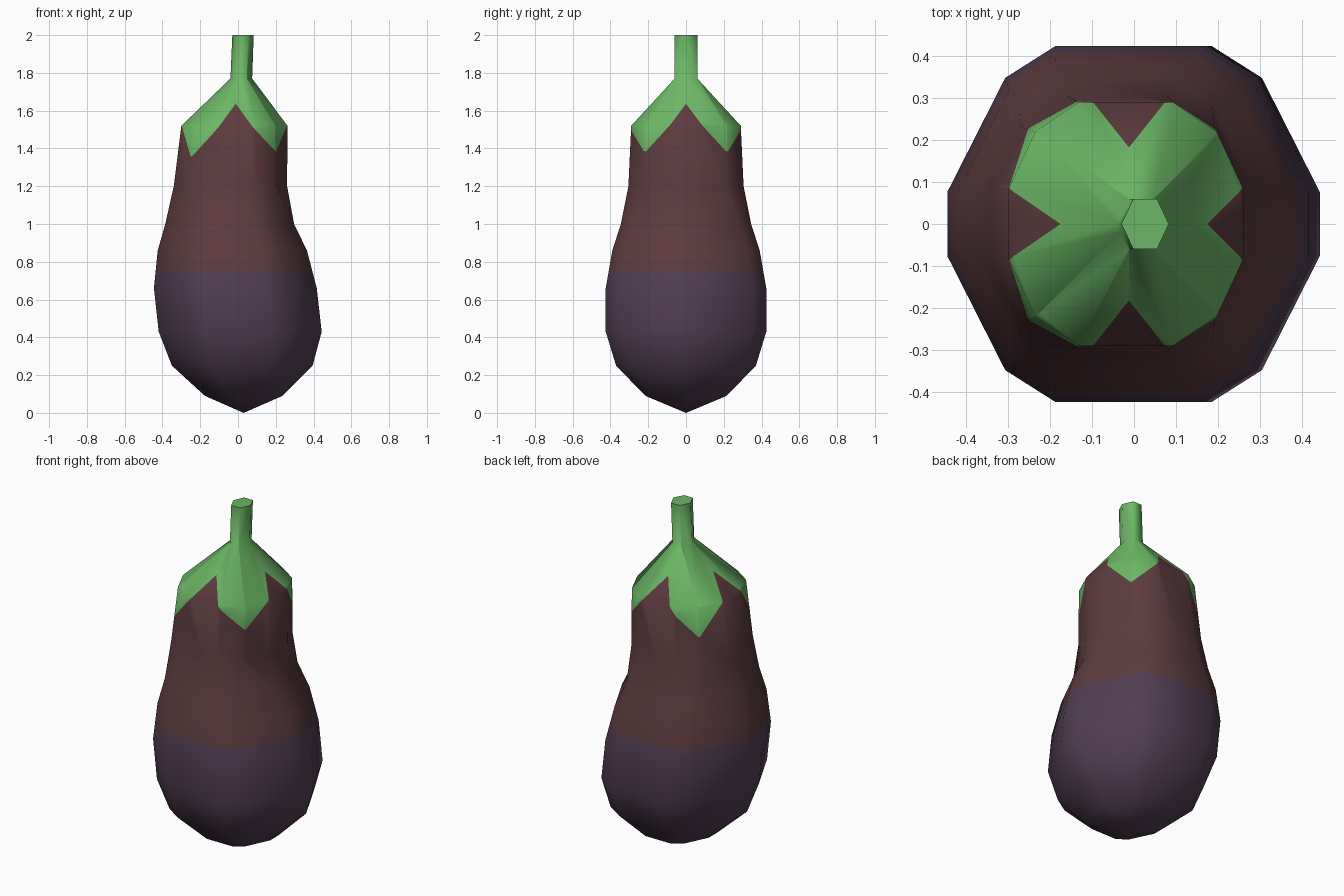
import bpy, bmesh, math
from mathutils import Vector

if "Cube" in bpy.data.objects:
    bpy.data.objects.remove(bpy.data.objects["Cube"])

# Rings of the fruit: z, left x, right x, half depth in y
RINGS = [
    (0.09, -0.175, 0.235, 0.215), (0.25, -0.35, 0.395, 0.37),
    (0.43, -0.42, 0.443, 0.425), (0.66, -0.445, 0.417, 0.425),
    (0.86, -0.425, 0.365, 0.39), (1.00, -0.385, 0.297, 0.345),
    (1.20, -0.34, 0.26, 0.305), (1.52, -0.30, 0.262, 0.29),
    (1.77, -0.04, 0.075, 0.06), (2.00, -0.03, 0.083, 0.06),
]
# Quarter outlines: bevelled hexagon low down, rounder neck, plain hexagon stem
BELLY = [(1, .18), (.68, .82), (.40, 1)]
NECK = [(1, .28), (.77, .76), (.40, 1)]
STEM = [(1, 0), (.5, 1), (.5, 1)]


def material(name, rgb):
    m = bpy.data.materials.new(name)
    m.diffuse_color = (*rgb, 1)
    m.use_nodes = True
    m.node_tree.nodes["Principled BSDF"].inputs["Base Color"].default_value = m.diffuse_color
    return m


def full_outline(q):
    half = q + [(-x, y) for x, y in reversed(q)]
    return half + [(-x, -y) for x, y in half]


bm = bmesh.new()

# Body and stem: bridge the rings
loops = []
for z, xl, xr, hy in RINGS:
    quarter = STEM if z > 1.7 else NECK if z > 1.1 else BELLY
    c, hx = (xl + xr) / 2, (xr - xl) / 2
    loops.append([bm.verts.new((c + x * hx, y * hy, z)) for x, y in full_outline(quarter)])
n = 12
for a, b in zip(loops, loops[1:]):
    for i in range(n):
        j = (i + 1) % n
        bm.faces.new((a[i], a[j], b[j], b[i]))
tip = bm.verts.new((0.03, 0, 0))
for i in range(n):
    bm.faces.new((loops[0][(i + 1) % n], loops[0][i], tip))
bm.faces.new(loops[-1])
bmesh.ops.remove_doubles(bm, verts=bm.verts[:], dist=1e-4)


def cut(faces, co, no):
    faces = list(faces)
    geom = set(faces)
    for f in faces:
        geom.update(f.edges)
        geom.update(f.verts)
    bmesh.ops.bisect_plane(bm, geom=list(geom), plane_co=co, plane_no=no, dist=1e-5)


# Colour line between the dark base and the neck
cut(bm.faces, (0, 0, 0.75), (0, 0, 1))

# Leafy cap: eight mirrored half lobes, each edge lies in one slanted plane
CX = -0.012


def crown():
    return [f for f in bm.faces if 1.2 < f.calc_center_median().z < 1.76]


def sector(f):
    p = f.calc_center_median()
    x, y = p.x - CX, p.y
    return (x > 0, y > 0, abs(x) > abs(y))


for no in ((1, 0, 0), (0, 1, 0), (1, 1, 0), (1, -1, 0)):
    cut(crown(), (CX, 0, 1.5), no)

planes = {}
for sx in (1, -1):
    for sy in (1, -1):
        for swap in (False, True):
            pts = []
            for u, v, z in ((0, .182, 1.637), (.086, .285, 1.52), (.2, .2, 1.4)):
                x, y = (v, u) if swap else (u, v)
                pts.append(Vector((CX + sx * x, sy * y, z)))
            no = (pts[1] - pts[0]).cross(pts[2] - pts[0]).normalized()
            if no.z < 0:
                no.negate()
            planes[(sx > 0, sy > 0, swap)] = (pts[0], no)
for key, (co, no) in planes.items():
    cut([f for f in crown() if sector(f) == key], co, no)

# Assign colours by height and by side of the lobe planes
for f in bm.faces:
    p = f.calc_center_median()
    if p.z < 0.75:
        f.material_index = 0
    elif p.z < 1.2:
        f.material_index = 1
    elif p.z > 1.76:
        f.material_index = 2
    else:
        co, no = planes[sector(f)]
        f.material_index = 2 if (p - co).dot(no) > 0 else 1

bmesh.ops.recalc_face_normals(bm, faces=bm.faces[:])
mesh = bpy.data.meshes.new("eggplant")
bm.to_mesh(mesh)
bm.free()
mesh.materials.append(material("dark purple skin", (0.082, 0.047, 0.083)))
mesh.materials.append(material("maroon skin", (0.110, 0.044, 0.050)))
mesh.materials.append(material("leaf green", (0.150, 0.470, 0.132)))
obj = bpy.data.objects.new("eggplant", mesh)
bpy.context.collection.objects.link(obj)
bpy.context.view_layer.objects.active = obj
obj.select_set(True)
bpy.ops.object.shade_smooth_by_angle(angle=math.radians(70))
